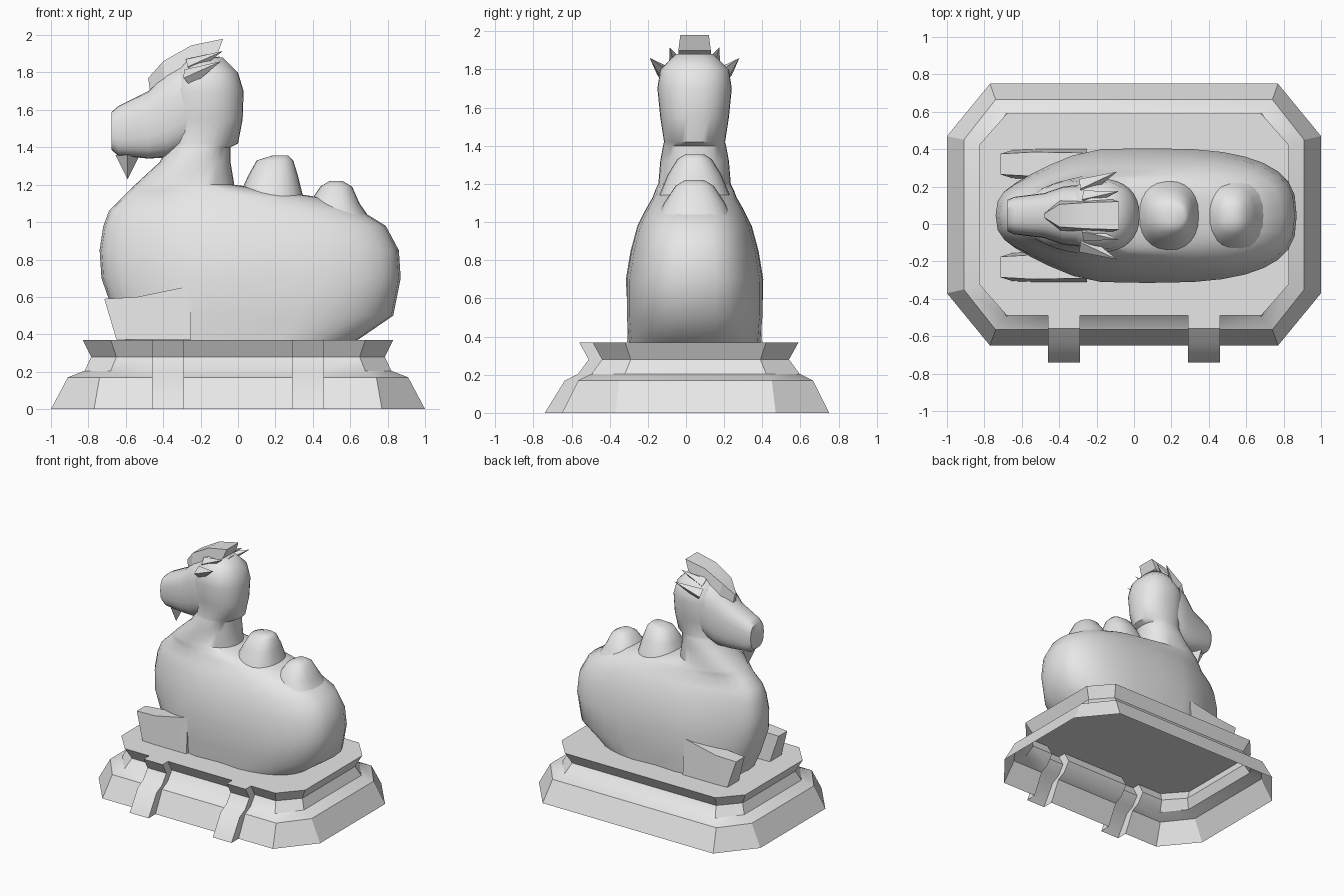
import bpy, bmesh, math
from mathutils import Vector

cube = bpy.data.objects.get("Cube")
if cube:
    bpy.data.objects.remove(cube, do_unlink=True)

stone = bpy.data.materials.new("grey_stone")
stone.use_nodes = True
stone.diffuse_color = (0.8, 0.8, 0.8, 1)
stone.node_tree.nodes["Principled BSDF"].inputs["Base Color"].default_value = (0.8, 0.8, 0.8, 1)

MID = 0.045  # the animal's centre line in y


def finish(name, bm, angle, y=0.0):
    """Turn a bmesh into a shaded stone object."""
    bmesh.ops.recalc_face_normals(bm, faces=bm.faces)
    mesh = bpy.data.meshes.new(name)
    bm.to_mesh(mesh)
    bm.free()
    mesh.materials.append(stone)
    obj = bpy.data.objects.new(name, mesh)
    obj.location.y = y
    bpy.context.collection.objects.link(obj)
    bpy.ops.object.select_all(action='DESELECT')
    obj.select_set(True)
    bpy.context.view_layer.objects.active = obj
    bpy.ops.object.shade_smooth_by_angle(angle=math.radians(angle))
    return obj


def loft(name, rings, start=True, end=True, angle=50, y=MID):
    """Skin a list of closed rings with equal point counts."""
    bm = bmesh.new()
    rows = [[bm.verts.new(p) for p in ring] for ring in rings]
    count = len(rows[0])
    for a, b in zip(rows, rows[1:]):
        for i in range(count):
            j = (i + 1) % count
            bm.faces.new((a[i], a[j], b[j], b[i]))
    if start:
        bm.faces.new(rows[0])
    if end:
        bm.faces.new(rows[-1])
    return finish(name, bm, angle, y)


def oval(lo, hi, half, power=0.85, count=24):
    """Rounded outline from lo to hi, with the given half width."""
    pts = []
    for i in range(count):
        t = math.tau * i / count
        c, s = math.cos(t), math.sin(t)
        u = (lo + hi) / 2 + (hi - lo) / 2 * math.copysign(abs(c) ** power, c)
        pts.append((u, half * math.copysign(abs(s) ** power, s)))
    return pts


def slab(xt, xb, zt, zb, ht, hb, y=0.0):
    """Four-sided section with its own top and bottom position and width."""
    return [(xt, y - ht, zt), (xt, y + ht, zt), (xb, y + hb, zb), (xb, y - hb, zb)]


def spike(name, base, tip, radius, sides=4):
    base, tip = Vector(base), Vector(tip)
    turn = (tip - base).to_track_quat('Z', 'Y')
    bm = bmesh.new()
    bmesh.ops.create_cone(bm, cap_ends=True, segments=sides, radius1=radius,
                          radius2=0, depth=(tip - base).length)
    for v in bm.verts:
        v.co = turn @ v.co + (base + tip) / 2
    return finish(name, bm, 20, MID)


# Plinth: open shell with cut corners and two raised straps on the front
def plinth_ring(z, hx, hy, cx, cy, out):
    pts = [(hx, -cy), (hx, cy), (cx, hy), (-cx, hy), (-hx, cy), (-hx, -cy), (-cx, -hy)]
    for x0, x1 in ((-0.46, -0.29), (0.29, 0.46)):
        pts += [(x0, -hy), (x0, -hy - out), (x1, -hy - out), (x1, -hy)]
    pts.append((cx, -hy))
    return [(x, y, z) for x, y in pts]


plinth = [
    (0.00, 1.00, 0.70, 0.77, 0.42, 0.09),
    (0.17, 0.91, 0.615, 0.74, 0.40, 0.07),
    (0.205, 0.82, 0.545, 0.68, 0.37, 0.07),
    (0.28, 0.785, 0.49, 0.65, 0.34, 0.07),
    (0.37, 0.83, 0.54, 0.68, 0.37, 0.07),
]
loft("plinth", [plinth_ring(*p) for p in plinth], start=False, angle=32, y=0.05)

# Body and neck: z, front x, back x, half width
levels = [
    (0.37, -0.60, 0.64, 0.35), (0.50, -0.66, 0.83, 0.36),
    (0.70, -0.73, 0.87, 0.36), (0.85, -0.74, 0.86, 0.335),
    (0.98, -0.72, 0.79, 0.30), (1.06, -0.69, 0.66, 0.26),
    (1.13, -0.62, 0.45, 0.22), (1.17, -0.58, 0.20, 0.205),
    (1.20, -0.55, -0.02, 0.19), (1.32, -0.42, -0.04, 0.18),
    (1.40, -0.37, -0.04, 0.165), (1.42, -0.37, 0.0, 0.16),
    (1.55, -0.38, 0.025, 0.18), (1.70, -0.38, 0.03, 0.195),
    (1.80, -0.34, 0.0, 0.18), (1.88, -0.28, -0.08, 0.10),
]


def body_ring(z, front, back, half):
    low = z < 1.15
    pts = []
    for x, y in oval(front, back, half, 0.72 if low else 0.88, 32):
        if low:  # narrower chest and a slight waist above the plinth
            y *= 1 - 0.25 * min(1, max(0, (-0.25 - x) / 0.35))
            y *= 1 - 0.06 * math.exp(-(x / 0.12) ** 2) * (z < 0.6)
        pts.append((x, y, z))
    return pts


loft("body_and_neck", [body_ring(*v) for v in levels], start=False)

# Humps
humps = {
    "front_hump": [(1.05, -0.02, 0.38, 0.22), (1.13, 0.0, 0.35, 0.19),
                   (1.25, 0.055, 0.32, 0.14), (1.33, 0.10, 0.295, 0.09),
                   (1.355, 0.18, 0.27, 0.05)],
    "rear_hump": [(1.0, 0.33, 0.72, 0.21), (1.1, 0.38, 0.65, 0.16),
                  (1.19, 0.44, 0.61, 0.10), (1.22, 0.49, 0.56, 0.05)],
}
for name, rows in humps.items():
    loft(name, [[(x, y, z) for x, y in oval(a, b, h)] for z, a, b, h in rows])

# Head: x, bottom z, top z, half width
head = [
    (-0.675, 1.385, 1.59, 0.085), (-0.64, 1.355, 1.62, 0.10),
    (-0.48, 1.34, 1.70, 0.12), (-0.38, 1.345, 1.80, 0.155),
    (-0.25, 1.40, 1.87, 0.17), (-0.10, 1.50, 1.885, 0.14),
]
loft("head", [[(x, y, z) for z, y in oval(lo, hi, h, 0.75)] for x, lo, hi, h in head])

# Swept-back crest of hair
crest = [
    (-0.48, -0.47, 1.77, 1.70, 0.01, 0.02), (-0.40, -0.39, 1.86, 1.75, 0.06, 0.085),
    (-0.25, -0.24, 1.945, 1.82, 0.07, 0.085), (-0.08, -0.11, 1.98, 1.90, 0.075, 0.085),
]
loft("hair_crest", [slab(*s) for s in crest], angle=30)
spike("beard", (-0.59, 0, 1.36), (-0.59, 0, 1.23), 0.065)

# Paired parts: forelegs, ears and hair tufts
for side, s in (("left", 1), ("right", -1)):
    leg = [
        (-0.715, -0.65, 0.59, 0.372, 0.055, 0.075),
        (-0.54, -0.52, 0.60, 0.372, 0.065, 0.08),
        (-0.25, -0.25, 0.66, 0.372, 0.06, 0.08),
    ]
    loft(side + "_foreleg", [slab(*p, y=s * 0.275) for p in leg], angle=30)
    spike(side + "_ear", (-0.27, s * 0.15, 1.77), (-0.09, s * 0.235, 1.86), 0.05)
    spike(side + "_hair_tuft", (-0.26, s * 0.09, 1.83), (-0.08, s * 0.13, 1.915), 0.045)
